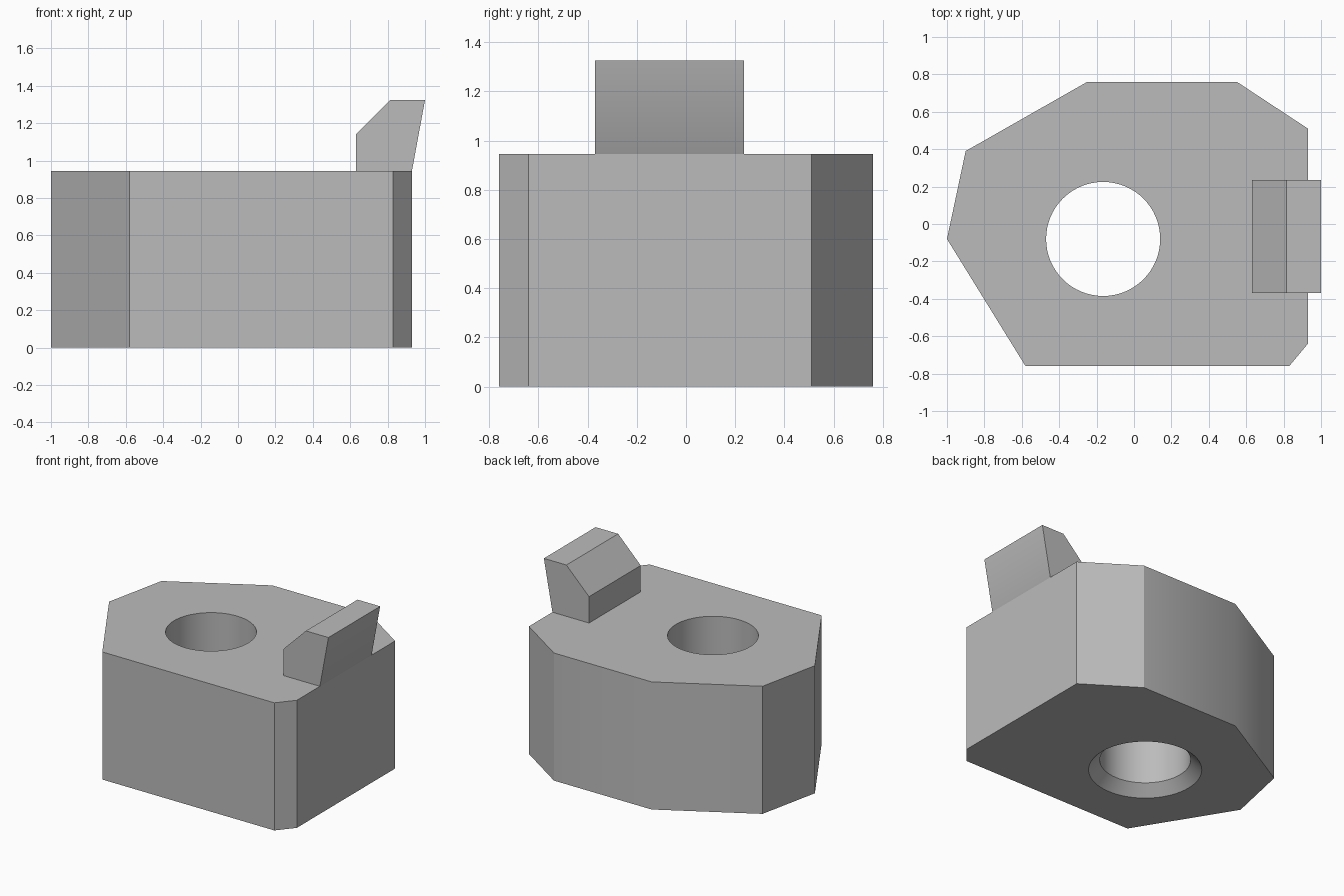
import bpy, bmesh, math

cube = bpy.data.objects.get("Cube")
if cube:
    bpy.data.objects.remove(cube, do_unlink=True)

grey = bpy.data.materials.new("plain grey")
grey.use_nodes = True
grey.diffuse_color = (0.5, 0.5, 0.5, 1)
grey.node_tree.nodes["Principled BSDF"].inputs["Base Color"].default_value = (0.5, 0.5, 0.5, 1)

HEIGHT = 0.945
HOLE_X, HOLE_Y, HOLE_R = -0.165, -0.08, 0.305
CHAMFER = 0.075
SEGMENTS = 64


def finish(bm, name):
    bmesh.ops.recalc_face_normals(bm, faces=bm.faces)
    mesh = bpy.data.meshes.new(name)
    bm.to_mesh(mesh)
    bm.free()
    mesh.materials.append(grey)
    obj = bpy.data.objects.new(name, mesh)
    bpy.context.collection.objects.link(obj)
    bpy.ops.object.select_all(action='DESELECT')
    obj.select_set(True)
    bpy.context.view_layer.objects.active = obj
    bpy.ops.object.shade_smooth_by_angle(angle=math.radians(30))
    return obj


def ring(bm, points):
    """Closed loop of vertices and edges."""
    verts = [bm.verts.new(p) for p in points]
    edges = [bm.edges.new((v, verts[i - 1])) for i, v in enumerate(verts)]
    return verts, edges


def bridge(bm, a, b):
    for i in range(len(a)):
        bm.faces.new((a[i - 1], a[i], b[i], b[i - 1]))


def circle(radius, z):
    turn = math.tau / SEGMENTS
    return [(HOLE_X + radius * math.cos(i * turn),
             HOLE_Y + radius * math.sin(i * turn), z) for i in range(SEGMENTS)]


# Body: eight-sided block with a through hole, countersunk underneath
outline = [(-1, -0.08), (-0.58, -0.76), (0.83, -0.76), (0.93, -0.64),
           (0.93, 0.51), (0.55, 0.76), (-0.25, 0.76), (-0.9, 0.39)]
bm = bmesh.new()
low, low_edges = ring(bm, [(x, y, 0) for x, y in outline])
high, high_edges = ring(bm, [(x, y, HEIGHT) for x, y in outline])
mouth, mouth_edges = ring(bm, circle(HOLE_R + CHAMFER, 0))
throat, _ = ring(bm, circle(HOLE_R, CHAMFER))
rim, rim_edges = ring(bm, circle(HOLE_R, HEIGHT))
bridge(bm, low, high)
bridge(bm, mouth, throat)
bridge(bm, throat, rim)
bmesh.ops.triangle_fill(bm, edges=low_edges + mouth_edges, use_beauty=True)
bmesh.ops.triangle_fill(bm, edges=high_edges + rim_edges, use_beauty=True)
finish(bm, "body_block")

# Tab: leaning lug on the top edge, its foot sunk slightly into the body
profile = [(0.63, 0.93), (0.63, 1.14), (0.815, 1.325), (1, 1.325),
           (0.93, HEIGHT), (0.92, 0.93)]
bm = bmesh.new()
front, _ = ring(bm, [(x, -0.37, z) for x, z in profile])
back, _ = ring(bm, [(x, 0.235, z) for x, z in profile])
bridge(bm, front, back)
bm.faces.new(front)
bm.faces.new(back)
finish(bm, "top_tab")
